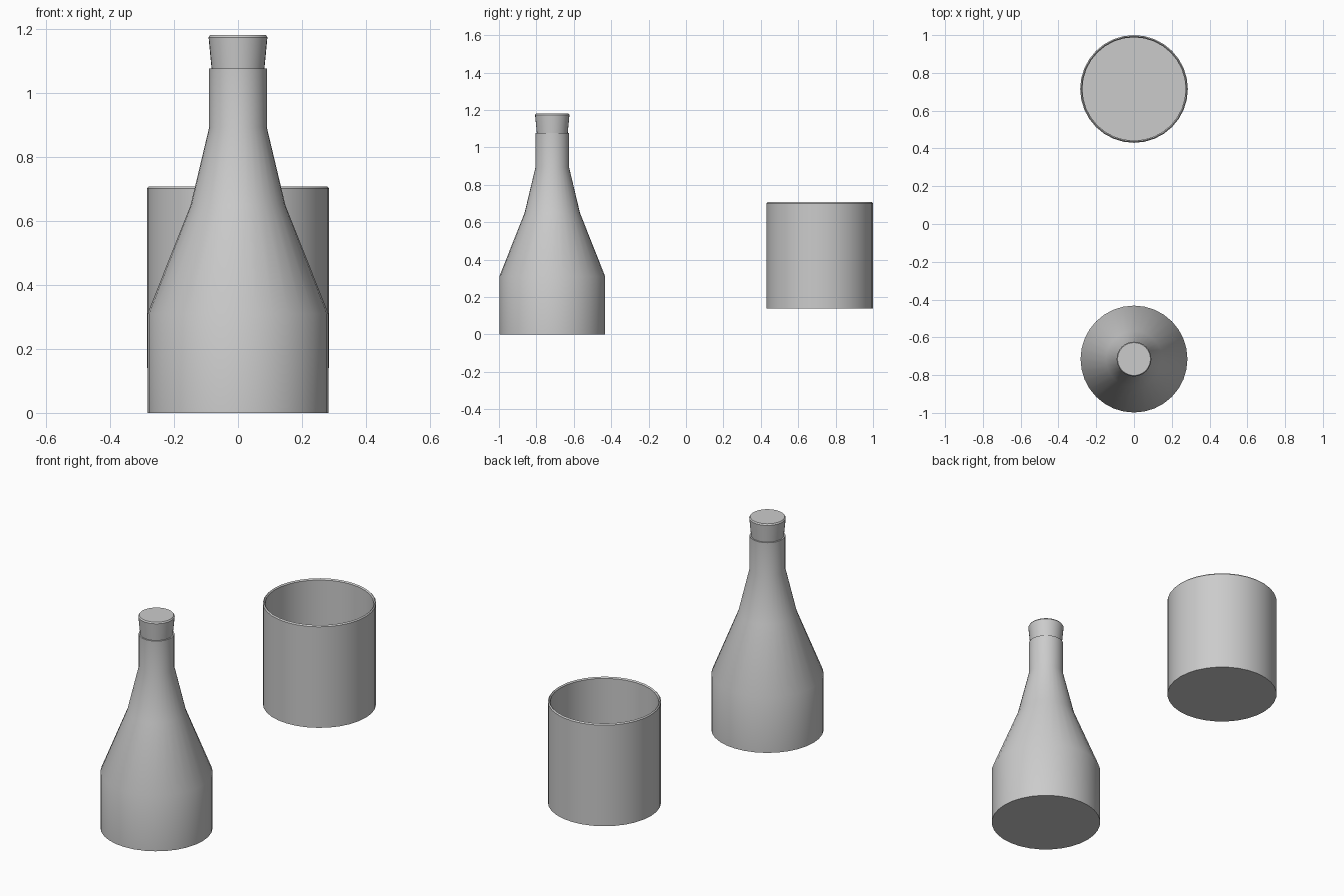
import bpy, bmesh, math

if "Cube" in bpy.data.objects:
    bpy.data.objects.remove(bpy.data.objects["Cube"])

def lathe(name, profile, y, segments=32, angle=30):
    """Revolve (radius, height) points around a vertical axis at (0, y)."""
    bm = bmesh.new()
    rings = []
    for r, z in profile:
        if r == 0:
            rings.append([bm.verts.new((0, 0, z))])
        else:
            rings.append([bm.verts.new((r * math.cos(2 * math.pi * i / segments),
                                        r * math.sin(2 * math.pi * i / segments), z))
                          for i in range(segments)])
    for a, b in zip(rings, rings[1:]):
        for i in range(segments):
            j = (i + 1) % segments
            if len(a) == 1:
                bm.faces.new((a[0], b[j], b[i]))
            elif len(b) == 1:
                bm.faces.new((a[i], a[j], b[0]))
            else:
                bm.faces.new((a[i], a[j], b[j], b[i]))
    bmesh.ops.recalc_face_normals(bm, faces=bm.faces)
    mesh = bpy.data.meshes.new(name)
    bm.to_mesh(mesh)
    bm.free()
    obj = bpy.data.objects.new(name, mesh)
    obj.location.y = y
    bpy.context.collection.objects.link(obj)
    bpy.ops.object.select_all(action='DESELECT')
    obj.select_set(True)
    bpy.context.view_layer.objects.active = obj
    bpy.ops.object.shade_smooth_by_angle(angle=math.radians(angle))
    return obj

# Bottle body with sloping shoulders and straight neck
lathe("bottle", [(0, 0), (0.283, 0), (0.283, 0.31), (0.148, 0.65),
                 (0.09, 0.893), (0.09, 1.077), (0, 1.077)], -0.715)

# Tapered stopper with chamfered top edge
lathe("stopper", [(0, 1.07), (0.082, 1.07), (0.092, 1.174),
                  (0.087, 1.181), (0, 1.181)], -0.715)

# Open cup with thin wall and chamfered rim
lathe("cup", [(0, 0.14), (0.285, 0.14), (0.285, 0.701), (0.279, 0.708),
              (0.273, 0.701), (0.273, 0.155), (0, 0.155)], 0.715)
